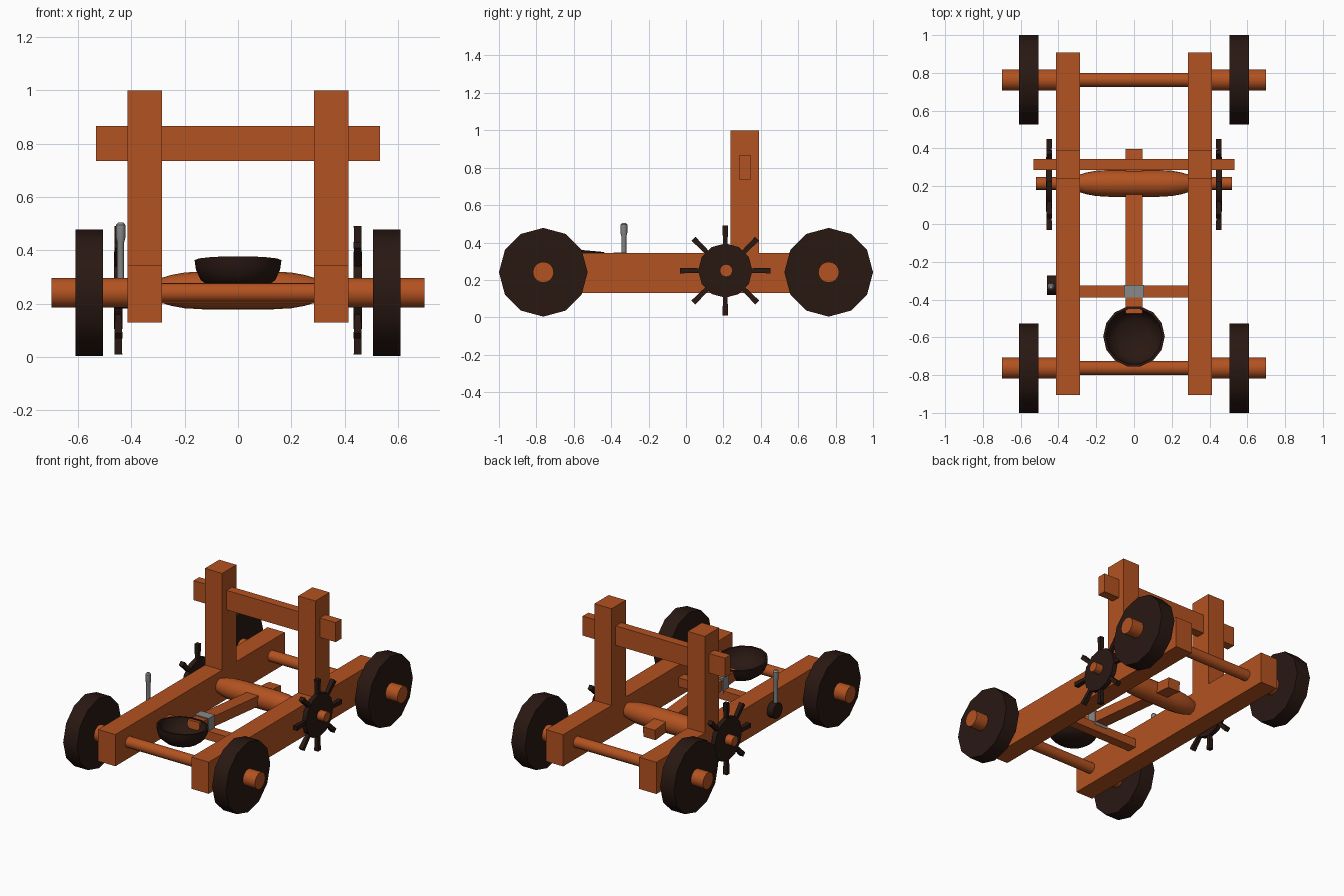
import bpy, bmesh
from math import pi, radians, cos, sin
from mathutils import Matrix

if "Cube" in bpy.data.objects:
    bpy.data.objects.remove(bpy.data.objects["Cube"])


def material(name, rgb):
    m = bpy.data.materials.new(name)
    m.diffuse_color = (*rgb, 1)
    m.use_nodes = True
    m.node_tree.nodes["Principled BSDF"].inputs["Base Color"].default_value = m.diffuse_color
    return m


WOOD = material("wood", (0.45, 0.085, 0.015))
DARK = material("dark_wood", (0.022, 0.009, 0.006))
GREY = material("metal", (0.25, 0.25, 0.25))


def finish(name, bm, mat, smooth=False):
    bmesh.ops.recalc_face_normals(bm, faces=bm.faces)
    me = bpy.data.meshes.new(name)
    bm.to_mesh(me)
    bm.free()
    me.materials.append(mat)
    ob = bpy.data.objects.new(name, me)
    bpy.context.collection.objects.link(ob)
    if smooth:
        bpy.ops.object.select_all(action='DESELECT')
        ob.select_set(True)
        bpy.context.view_layer.objects.active = ob
        bpy.ops.object.shade_smooth_by_angle(angle=radians(40))
    return ob


def box(name, x, y, z, mat=WOOD):
    bm = bmesh.new()
    bmesh.ops.create_cube(bm, size=1)
    for v in bm.verts:
        v.co = [(a + b) / 2 + c * (b - a) for (a, b), c in zip((x, y, z), v.co)]
    return finish(name, bm, mat)


def lathe(name, profile, n, mat, matrix, smooth=True):
    """Revolve (radius, height) points about z, then place by matrix."""
    bm = bmesh.new()
    rings = []
    for r, h in profile:
        if r == 0:
            rings.append([bm.verts.new((0, 0, h))] * n)
        else:
            rings.append([bm.verts.new((r * cos(2 * pi * i / n), r * sin(2 * pi * i / n), h))
                          for i in range(n)])
    for a, b in zip(rings, rings[1:]):
        for i in range(n):
            j = (i + 1) % n
            bm.faces.new(list(dict.fromkeys((a[i], a[j], b[j], b[i]))))
    for ring in (rings[0], rings[-1]):
        if ring[0] is not ring[1]:
            bm.faces.new(ring)
    bm.transform(matrix)
    return finish(name, bm, mat, smooth)


def along_x(x, y, z):
    return Matrix.Translation((x, y, z)) @ Matrix.Rotation(pi / 2, 4, 'Y')


def rod(name, r, x0, x1, y, z, mat=WOOD, n=16):
    return lathe(name, [(r, x0), (r, x1)], n, mat, along_x(0, y, z))


WY, WZ = 0.21, 0.25   # winch centre

for side, s in (("left", -1), ("right", 1)):
    def span(a, b):
        return tuple(sorted((s * a, s * b)))

    # Frame
    box(side + "_rail", span(0.285, 0.414), (-0.905, 0.908), (0.13, 0.345))
    box(side + "_post", span(0.285, 0.414), (0.237, 0.39), (0.345, 1.0))

    # Road wheels and hubs
    for end, y in (("front", -0.763), ("back", 0.763)):
        rod(f"{end}_{side}_hub", 0.056, *span(0.40, 0.70), y, 0.241)
        rod(f"{end}_{side}_wheel", 0.237, *span(0.506, 0.61), y, 0.241, DARK, 12)

    # Winch handwheel with flared spokes
    rod(side + "_winch_shaft", 0.034, *span(0.28, 0.518), WY + 0.005, WZ)
    rod(side + "_handwheel", 0.145, *span(0.434, 0.465), WY, WZ, DARK, 12)
    bm = bmesh.new()
    for k in range(8):
        m = along_x(s * 0.449, WY, WZ) @ Matrix.Rotation(k * pi / 4, 4, 'Z')
        new = bmesh.ops.create_cube(bm, size=1)["verts"]
        for v in new:
            tip = v.co.x > 0
            w = 0.03 if tip else 0.022
            v.co = (0.241 if tip else 0.10, v.co.y * w, v.co.z * w)
        bmesh.ops.transform(bm, matrix=m, verts=new)
    finish(side + "_handwheel_spokes", bm, DARK)

# Cross members
box("stop_beam", (-0.533, 0.533), (0.285, 0.345), (0.735, 0.867))
box("front_crossbar", (-0.29, 0.29), (-0.39, -0.325), (0.20, 0.26))
for end, y in (("front", -0.763), ("back", 0.763)):
    rod(end + "_axle", 0.037, -0.29, 0.29, y, 0.241)

# Rope drum
half = [(0.046, 0.29), (0.058, 0.25), (0.067, 0.20), (0.071, 0.13)]
drum = [(r, -h) for r, h in half] + [(r, h) for r, h in reversed(half)]
lathe("rope_drum", drum, 20, WOOD, along_x(0, WY + 0.005, WZ))

# Throwing arm, bowl and clamp, tilted up towards the front
tilt = Matrix.Translation((0, WY, WZ)) @ Matrix.Rotation(radians(-5.2), 4, 'X')
arm = box("throwing_arm", (-0.045, 0.045), (-0.69, 0.185), (-0.035, 0.035))
arm.data.transform(tilt)
bowl = [(0, -0.075), (0.10, -0.065), (0.14, -0.035), (0.158, 0.005), (0.163, 0.04),
        (0.15, 0.04), (0.143, 0.01), (0.125, -0.02), (0.09, -0.045), (0, -0.055)]
lathe("bowl", bowl, 14, DARK, tilt @ Matrix.Translation((0, -0.812, 0)))
box("arm_clamp", (-0.052, 0.052), (-0.388, -0.322), (0.245, 0.346), GREY)

# Release lever on the left rail
rod("lever_base", 0.052, -0.46, -0.41, -0.325, 0.235, DARK, 12)
lathe("release_lever", [(0.013, 0.235), (0.013, 0.43), (0.018, 0.45), (0.018, 0.495), (0.010, 0.504)],
      12, GREY, Matrix.Translation((-0.44, -0.332, 0)))
